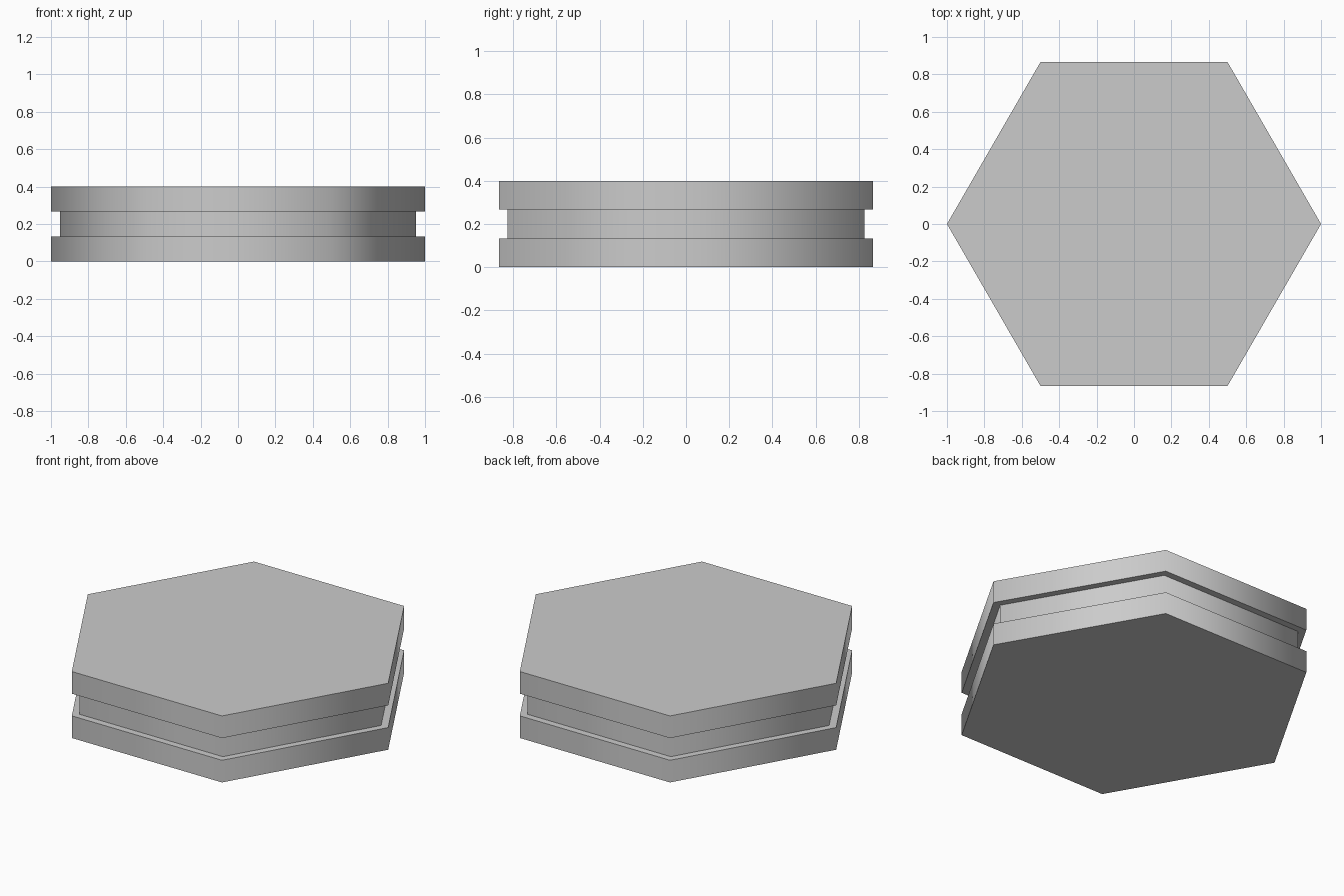
import bpy
import bmesh
import math

cube = bpy.data.objects.get("Cube")
if cube:
    bpy.data.objects.remove(cube, do_unlink=True)

SIDES = 6
HEIGHT = 0.4
OUTER, WAIST = 1.0, 0.953

# Plain grey finish
grey = bpy.data.materials.new("light_grey")
grey.use_nodes = True
colour = (0.6, 0.6, 0.6, 1)
grey.diffuse_color = colour
grey.node_tree.nodes["Principled BSDF"].inputs["Base Color"].default_value = colour

# Side profile, bottom to top: two rims with a recessed band between
low, high = HEIGHT / 3, HEIGHT * 2 / 3
profile = [(OUTER, 0), (OUTER, low), (WAIST, low),
           (WAIST, high), (OUTER, high), (OUTER, HEIGHT)]

# Hexagonal rings joined into one closed body
bm = bmesh.new()
rings = []
for radius, z in profile:
    angles = [math.tau * i / SIDES for i in range(SIDES)]
    rings.append([bm.verts.new((radius * math.cos(a), radius * math.sin(a), z))
                  for a in angles])
for lower, upper in zip(rings, rings[1:]):
    for i in range(SIDES):
        j = (i + 1) % SIDES
        bm.faces.new((lower[i], lower[j], upper[j], upper[i]))
bm.faces.new(reversed(rings[0]))
bm.faces.new(rings[-1])
bmesh.ops.recalc_face_normals(bm, faces=bm.faces)

mesh = bpy.data.meshes.new("grooved_hexagonal_disc")
bm.to_mesh(mesh)
bm.free()
mesh.materials.append(grey)
disc = bpy.data.objects.new("grooved_hexagonal_disc", mesh)
bpy.context.collection.objects.link(disc)

# Sides blend smoothly around the corners; rims and groove stay sharp
bpy.ops.object.select_all(action="DESELECT")
disc.select_set(True)
bpy.context.view_layer.objects.active = disc
bpy.ops.object.shade_smooth_by_angle(angle=math.radians(75))
